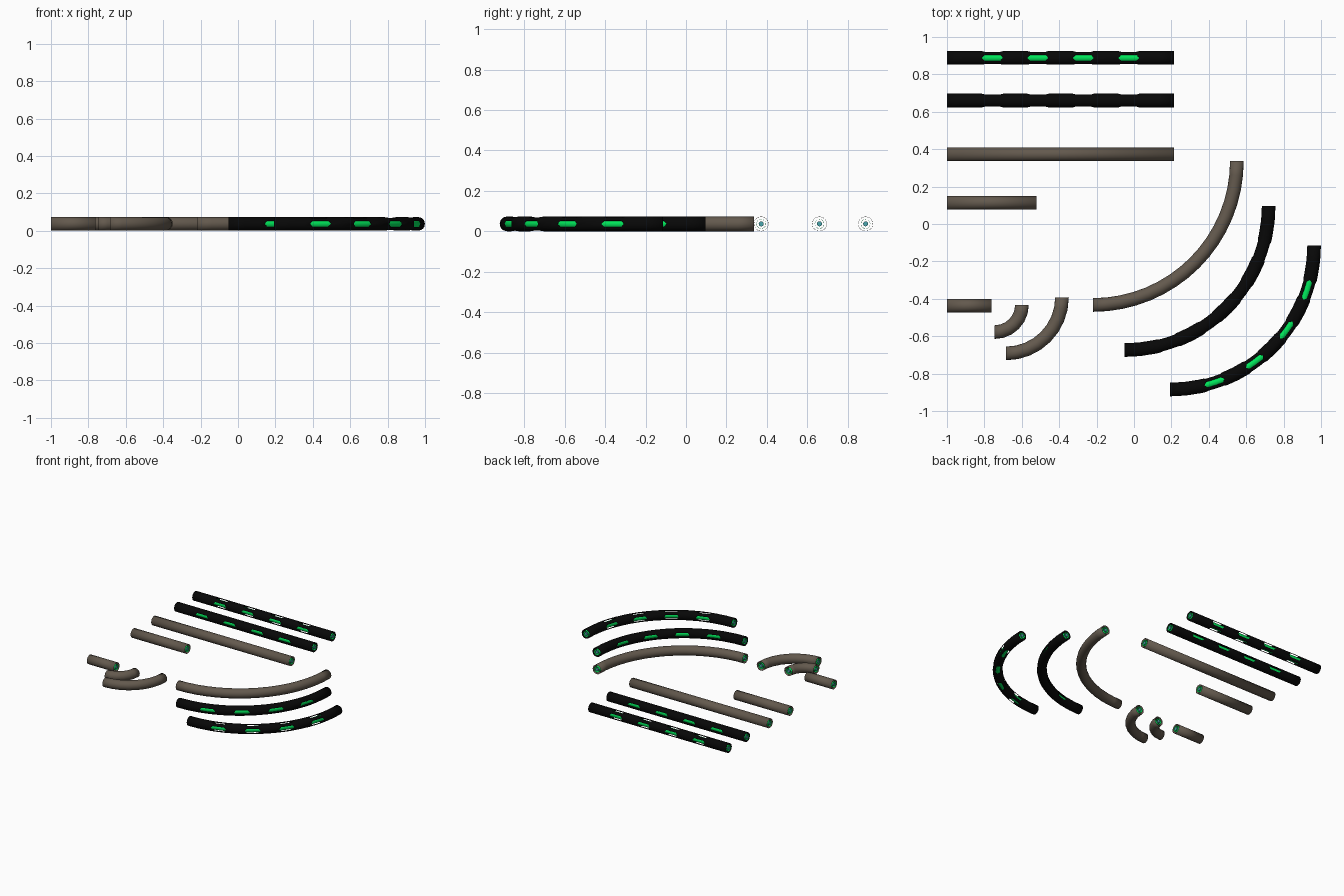
import bpy, bmesh, math
from mathutils import Vector

if "Cube" in bpy.data.objects:
    bpy.data.objects.remove(bpy.data.objects["Cube"])


def material(name, rgb):
    m = bpy.data.materials.new(name)
    m.diffuse_color = (*rgb, 1)
    m.use_nodes = True
    m.node_tree.nodes["Principled BSDF"].inputs["Base Color"].default_value = m.diffuse_color
    return m


BROWN = material("brown casing", (0.125, 0.10, 0.075))
BLACK = material("black casing", (0.0022, 0.0022, 0.0022))
GREEN = material("green inner tube", (0.0, 0.85, 0.11))
TEAL = material("teal core", (0.07, 0.38, 0.42))

R = 0.0365             # casing radius, also height of the pipe axis
SIDES = 16
HALF, TIP = 0.042, 0.056   # window half length: square part and pointed tip
WALL = 0.0012          # thickness of casing and inner tube


def straight(x, y):
    # path function: distance -> axis point and sideways direction
    return lambda s: (Vector((x + s, y, R)), Vector((0, -1, 0)))


def quarter(cx, cy, rad):
    def path(s):
        a = s / rad
        side = Vector((math.sin(a), -math.cos(a), 0))
        return Vector((cx, cy, R)) + side * rad, side
    return path


def ring_angle(k, sides, widen):
    # optionally widen the faces around the four main directions for the windows
    t = 2 * math.pi * k / sides
    return t - math.radians(widen) * math.sin(4 * t - math.pi) if widen else t


def tube(name, path, stations, radius, sides, mat, windows=(), slots=(), caps=False):
    """Sweep a ring along the path; windows = centres along it, slots = ring indices cut open."""
    bm = bmesh.new()
    rings = []
    for s in stations:
        p, side = path(s)
        ring = []
        for k in range(sides):
            t = ring_angle(k, sides, 3.5 if slots else 0)
            ring.append(bm.verts.new(p + side * (radius * math.cos(t))
                                     + Vector((0, 0, radius * math.sin(t)))))
        rings.append(ring)
    for i in range(len(stations) - 1):
        mid = (stations[i] + stations[i + 1]) / 2
        off = min((mid - w for w in windows), key=abs, default=9)
        a, b = rings[i], rings[i + 1]
        for k in range(sides):
            k2 = (k + 1) % sides
            quad = [a[k], b[k], b[k2], a[k2]]
            centre = k if k in slots else k2 if k2 in slots else None
            if centre is not None and abs(off) < TIP:
                if abs(off) < HALF:
                    continue                      # open window
                # pointed window tip: drop the corner nearest the window
                quad.remove(a[centre] if off > 0 else b[centre])
            bm.faces.new(quad)
    if caps:
        bm.faces.new(rings[0])
        bm.faces.new(rings[-1][::-1])
    bmesh.ops.delete(bm, geom=[v for v in bm.verts if not v.link_faces], context='VERTS')
    bmesh.ops.recalc_face_normals(bm, faces=bm.faces)
    # make sure the walls face outwards
    f = bm.faces[0]
    axis = path(stations[0])[0]
    if not caps and f.normal.z * (f.calc_center_median().z - axis.z) < 0:
        bmesh.ops.reverse_faces(bm, faces=bm.faces)
    me = bpy.data.meshes.new(name)
    bm.to_mesh(me)
    bm.free()
    me.materials.append(mat)
    ob = bpy.data.objects.new(name, me)
    bpy.context.collection.objects.link(ob)
    bpy.ops.object.select_all(action='DESELECT')
    ob.select_set(True)
    bpy.context.view_layer.objects.active = ob
    bpy.ops.object.shade_smooth_by_angle(angle=math.radians(40))
    if not caps:
        # thin wall, visible as a fine rim at the open ends
        wall = ob.modifiers.new("wall", 'SOLIDIFY')
        wall.thickness = WALL
        wall.offset = -1


def pipe(name, path, length, segs, mat, slots=()):
    stations = [length * i / segs for i in range(segs + 1)]
    windows = []
    if slots:
        # four evenly spaced windows with rings placed at their edges
        windows = [length * i / 5 for i in range(1, 5)]
        stations = [0, length / 15, length * 2 / 15, length * 13 / 15, length * 14 / 15, length]
        for w in windows:
            stations += [w - TIP, w - HALF, w, w + HALF, w + TIP]
        stations += [length * (i + 0.5) / 5 for i in range(1, 4)]
        stations.sort()
    tube(name + "_casing", path, stations, R, SIDES, mat, windows, slots)
    tube(name + "_inner_tube", path, stations, 0.0235, SIDES, GREEN)
    tube(name + "_core", path, stations, 0.0125, 12, TEAL, caps=True)


TWO = (0, 8)            # windows on both sides
FOUR = (0, 4, 8, 12)    # windows on sides, top and bottom
LONG = 1.215
RAD = 0.77
ARC = RAD * math.pi / 2

# straight pipes
pipe("straight_four_windows", straight(-1, 0.888), LONG, 1, BLACK, FOUR)
pipe("straight_two_windows", straight(-1, 0.66), LONG, 1, BLACK, TWO)
pipe("straight_long", straight(-1, 0.372), LONG, 1, BROWN)
pipe("straight_medium", straight(-1, 0.113), 0.478, 1, BROWN)
pipe("straight_short", straight(-1, -0.437), 0.237, 1, BROWN)

# quarter bends
pipe("bend_four_windows", quarter(0.193, -0.115, RAD), ARC, 1, BLACK, FOUR)
pipe("bend_two_windows", quarter(-0.05, 0.096, RAD), ARC, 1, BLACK, TWO)
pipe("bend_long", quarter(-0.22, 0.337, RAD), ARC, 16, BROWN)
pipe("bend_medium", quarter(-0.685, -0.392, 0.30), 0.30 * math.pi / 2, 8, BROWN)
pipe("bend_short", quarter(-0.745, -0.432, 0.146), 0.146 * math.pi / 2, 6, BROWN)
